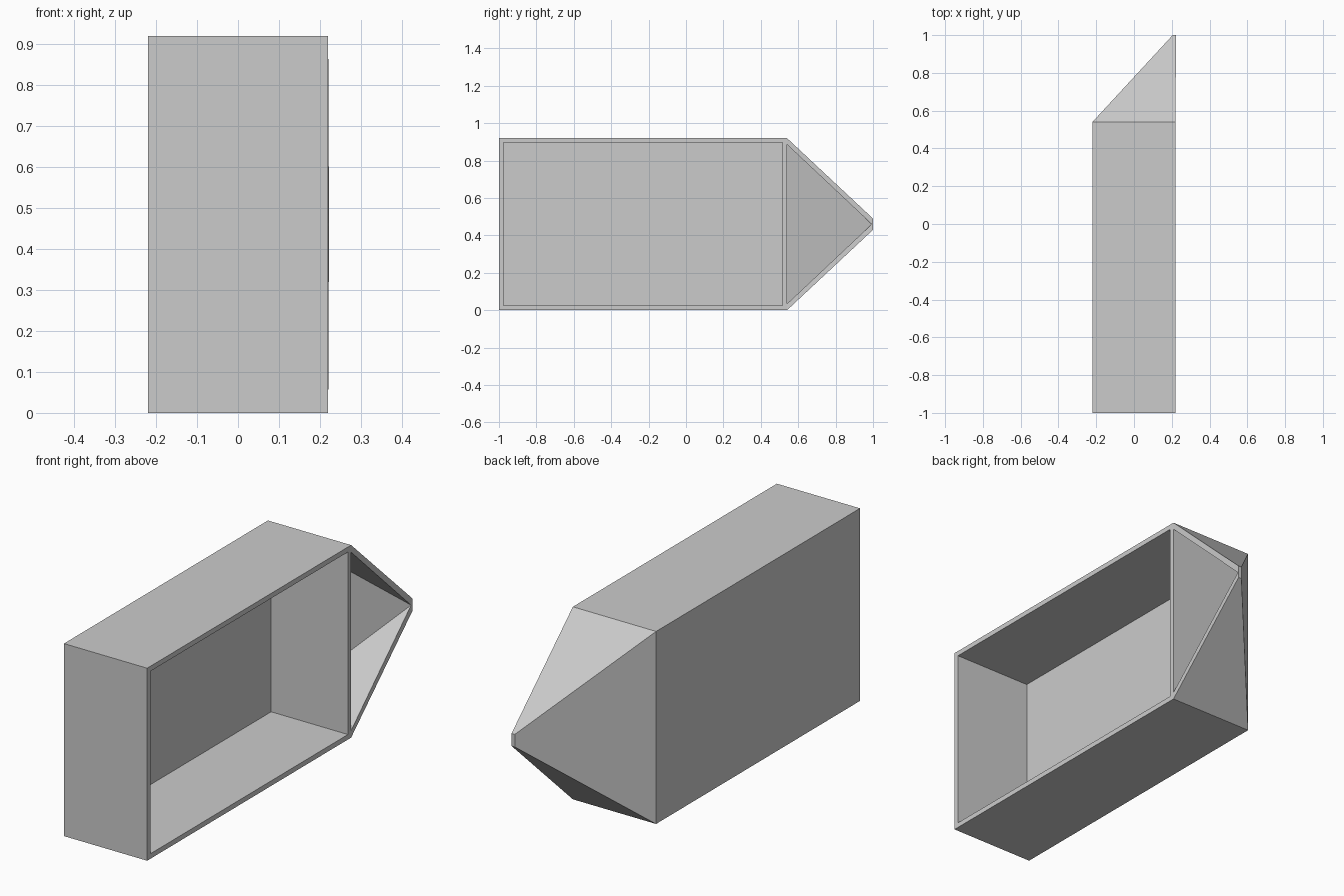
import bpy
import bmesh

cube = bpy.data.objects.get("Cube")
if cube:
    bpy.data.objects.remove(cube, do_unlink=True)

HALF_X, FRONT, JOINT, TIP, HEIGHT = 0.22, -1.0, 0.54, 1.0, 0.92
WALL = 0.034
MID = HEIGHT / 2

grey = bpy.data.materials.new("plain grey")
grey.use_nodes = True
grey.diffuse_color = (0.6, 0.6, 0.6, 1)
grey.node_tree.nodes["Principled BSDF"].inputs["Base Color"].default_value = grey.diffuse_color


def finish(name, bm):
    bmesh.ops.recalc_face_normals(bm, faces=bm.faces[:])
    mesh = bpy.data.meshes.new(name)
    bm.to_mesh(mesh)
    bm.free()
    mesh.materials.append(grey)
    obj = bpy.data.objects.new(name, mesh)
    bpy.context.collection.objects.link(obj)
    return obj


# Open box: inset the left side and push it in to leave even walls
bm = bmesh.new()
bmesh.ops.create_cube(bm, size=1)
for v in bm.verts:
    v.co.x *= 2 * HALF_X
    v.co.y = v.co.y * (JOINT - FRONT) + (JOINT + FRONT) / 2
    v.co.z = v.co.z * HEIGHT + MID
opening = max(bm.faces, key=lambda f: f.calc_center_median().x)
bmesh.ops.inset_region(bm, faces=[opening], thickness=WALL)
for v in opening.verts:
    v.co.x = HALF_X
pushed = bmesh.ops.extrude_discrete_faces(bm, faces=[opening])["faces"][0]
for v in pushed.verts:
    v.co.x = -HALF_X + WALL
finish("open_box", bm)

# Tapered hollow nose: each lower point has a twin mirrored about mid height
bm = bmesh.new()
points = {
    "back": (-HALF_X, JOINT, 0),
    "side": (HALF_X, JOINT, 0),
    "tip_back": (HALF_X - 0.015, TIP, MID - 0.03),
    "tip_side": (HALF_X + 0.002, TIP, MID - 0.03),
    "in_back": (-HALF_X + WALL, JOINT, WALL),
    "in_side": (HALF_X, JOINT, WALL),
}
low = {k: bm.verts.new(p) for k, p in points.items()}
high = {k: bm.verts.new((x, y, HEIGHT - z)) for k, (x, y, z) in points.items()}
low["in_tip"] = high["in_tip"] = bm.verts.new((HALF_X, TIP - 0.007, MID))

# Outer slope, rim, inner slope and joint edge, for both halves
for half in (low, high):
    for loop in (("back", "side", "tip_side", "tip_back"),
                 ("side", "in_side", "in_tip", "tip_side"),
                 ("in_back", "in_tip", "in_side"),
                 ("back", "in_back", "in_side", "side")):
        bm.faces.new([half[k] for k in loop])

# Outer back, inner back, tip cap, rim end and joint edge across the halves
for a, b in (("back", "tip_back"), ("tip_back", "tip_side"), ("back", "in_back")):
    bm.faces.new((low[a], low[b], high[b], high[a]))
bm.faces.new((low["in_back"], high["in_back"], low["in_tip"]))
bm.faces.new((low["tip_side"], low["in_tip"], high["tip_side"]))
finish("tapered_nose", bm)
